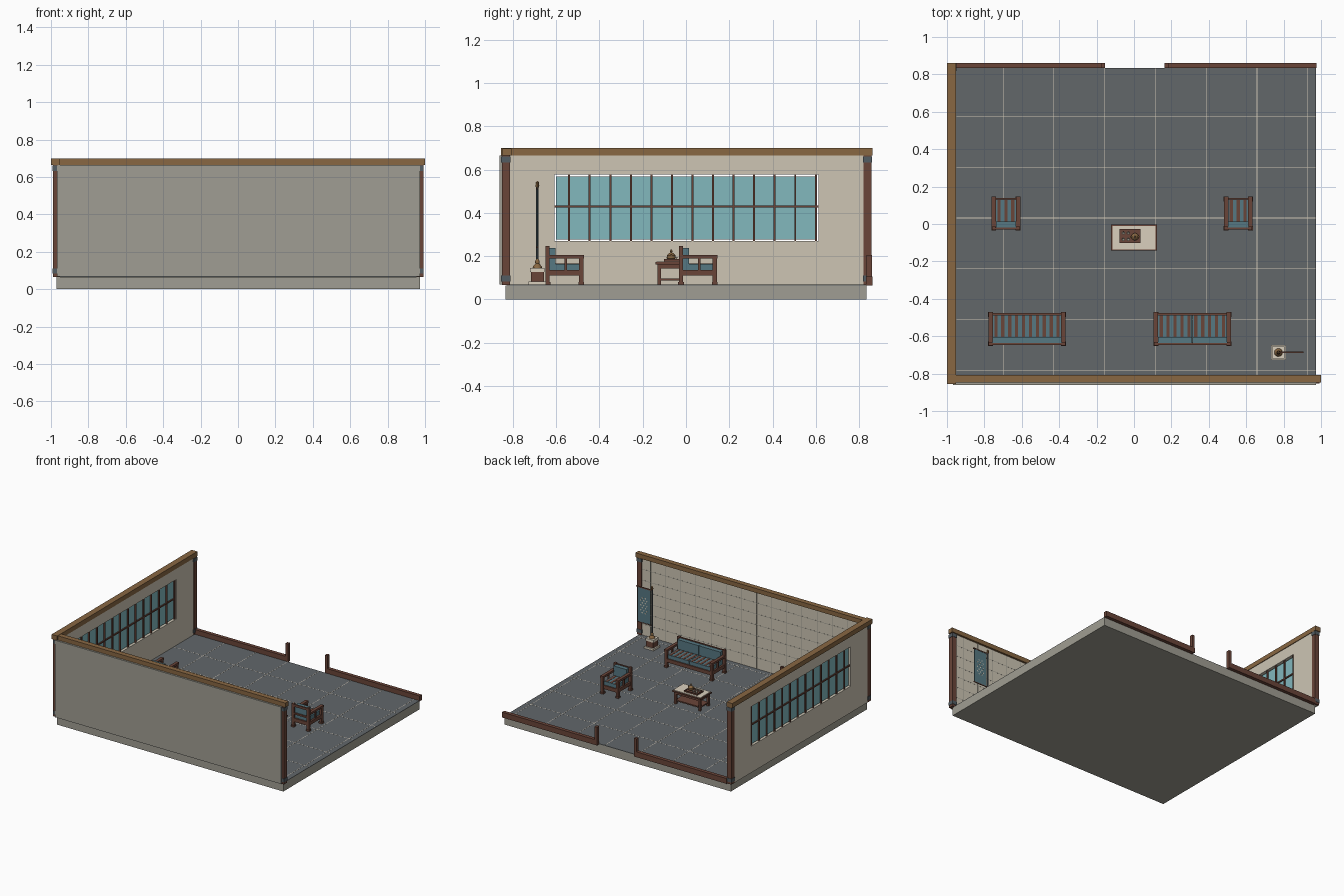
import bpy, bmesh, math
from mathutils import Matrix, Vector

def mat(name, r, g, b):
    lin = lambda c: ((c / 255 + 0.055) / 1.055) ** 2.4
    m = bpy.data.materials.new(name)
    m.diffuse_color = (lin(r), lin(g), lin(b), 1)
    return m

BEIGE = mat("beige plaster", 205, 197, 180)
STONE = mat("grey stone", 160, 158, 147)
TILE = mat("dark floor tile", 98, 103, 106)
WOOD = mat("dark red wood", 106, 69, 57)
BEAM = mat("golden wood", 136, 103, 66)
GLASS = mat("teal glass", 130, 184, 190)
CLOTH = mat("teal cloth", 86, 120, 130)
CREAM = mat("cream marble", 218, 208, 190)
IRON = mat("blue grey iron", 82, 92, 98)

def finish(bm, name, material, smooth=False):
    bmesh.ops.recalc_face_normals(bm, faces=bm.faces)
    me = bpy.data.meshes.new(name)
    bm.to_mesh(me)
    bm.free()
    me.materials.append(material)
    ob = bpy.data.objects.new(name, me)
    bpy.context.collection.objects.link(ob)
    if smooth:
        bpy.context.view_layer.objects.active = ob
        ob.select_set(True)
        bpy.ops.object.shade_smooth_by_angle(angle=math.radians(40))
        ob.select_set(False)
    return ob

def boxes(name, material, *lims):
    """One object from boxes given as (x0, x1, y0, y1, z0, z1)."""
    bm = bmesh.new()
    for x0, x1, y0, y1, z0, z1 in lims:
        m = Matrix.Translation(((x0 + x1) / 2, (y0 + y1) / 2, (z0 + z1) / 2)) @ \
            Matrix.Diagonal((x1 - x0, y1 - y0, z1 - z0, 1))
        bmesh.ops.create_cube(bm, size=1, matrix=m)
    return finish(bm, name, material)

def lathe(name, material, x, y, profile, n=12):
    """Revolve (radius, z) points around a vertical axis."""
    bm = bmesh.new()
    rings = [[bm.verts.new((x + r * math.cos(2 * math.pi * i / n),
                            y + r * math.sin(2 * math.pi * i / n), z))
              for i in range(n)] for r, z in profile]
    for a, b in zip(rings, rings[1:]):
        for i in range(n):
            bm.faces.new((a[i], a[(i + 1) % n], b[(i + 1) % n], b[i]))
    bm.faces.new(rings[0])
    bm.faces.new(rings[-1])
    return finish(bm, name, material, True)

F = 0.068  # floor level

# Floor slab, tile layer and grout lines
boxes("slab", STONE, (-0.97, 0.973, -0.834, 0.835, 0, 0.065))
boxes("floor_tiles", TILE, (-0.955, 0.973, -0.825, 0.835, 0.065, F))
boxes("floor_grout", CREAM,
      *[(-0.7 + i * 0.2715 - 0.0015, -0.7 + i * 0.2715 + 0.0015, -0.82, 0.834, 0.066, F + 0.0006) for i in range(7)],
      *[(-0.95, 0.972, 0.575 - i * 0.2715 - 0.0015, 0.575 - i * 0.2715 + 0.0015, 0.066, F + 0.0004) for i in range(6)])

# Front wall: outer stone layer, tiled inner layer
boxes("front_wall", STONE, (-0.968, 0.972, -0.861, -0.838, F, 0.665))
boxes("front_wall_lining", BEIGE, (-0.957, 0.955, -0.838, -0.822, F, 0.665))
boxes("wall_joints", STONE,
      *[(0.88 - i * 0.13 - 0.002, 0.88 - i * 0.13 + 0.002, -0.823, -0.8212, F, 0.664) for i in range(15)],
      *[(-0.955, 0.953, -0.823, -0.8214, F + i * 0.085 - 0.002, F + i * 0.085 + 0.002) for i in range(1, 7)])

# Left wall with a window opening
bm = bmesh.new()
def ring(y0, y1, z0, z1):
    return [bm.verts.new((-0.988, y, z)) for y, z in ((y0, z0), (y1, z0), (y1, z1), (y0, z1))]
out, inn = ring(-0.82, 0.842, F - 0.003, 0.665), ring(-0.608, 0.612, 0.271, 0.577)
faces = [bm.faces.new((out[i], out[(i + 1) % 4], inn[(i + 1) % 4], inn[i])) for i in range(4)]
ext = bmesh.ops.extrude_face_region(bm, geom=faces, use_keep_orig=True)
bmesh.ops.translate(bm, vec=(0.031, 0, 0), verts=[v for v in ext["geom"] if isinstance(v, bmesh.types.BMVert)])
finish(bm, "left_wall", BEIGE)
boxes("window_glass", GLASS, (-0.975, -0.971, -0.602, 0.601, 0.277, 0.568))
boxes("window_bars", WOOD, (-0.983, -0.963, -0.61, 0.613, 0.425, 0.435),
      *[(-0.985, -0.961, -0.54 + i * 0.095 - 0.0045, -0.54 + i * 0.095 + 0.0045, 0.271, 0.577) for i in range(13)])

# Top beams
boxes("front_beam", BEAM, (-0.952, 1.0, -0.847, -0.807, 0.664, 0.698))
boxes("left_beam", BEAM, (-1.0, -0.952, -0.856, 0.861, 0.664, 0.7))

# Corner posts with iron collars
for name, x, y in (("front_left", -0.971, -0.833), ("front_right", 0.972, -0.833), ("back_left", -0.971, 0.838)):
    h = 0.0185
    boxes(name + "_post", WOOD, (x - h, x + h, y - h, y + h, F - 0.002, 0.664))
    h = 0.021
    boxes(name + "_collars", IRON, *[(x - h, x + h, y - h, y + h, z, z + 0.027) for z in (0.083, 0.633)])

# Low back rails and doorway stubs
boxes("back_rails", WOOD, (-0.952, -0.155, 0.833, 0.861, 0.064, 0.105),
      (0.162, 0.976, 0.833, 0.861, 0.064, 0.105))
boxes("door_stubs", WOOD, (-0.177, -0.155, 0.834, 0.86, 0.1, 0.205), (0.162, 0.184, 0.834, 0.86, 0.1, 0.205))

def seat(name, cx, cy, w, cushions, slats):
    """Armchair or sofa facing +y."""
    x0, x1, y0, y1 = cx - w / 2, cx + w / 2, cy - 0.088, cy + 0.088
    t = 0.02
    ends = (x0, x1 - t)
    frame = []
    for x in ends:
        frame += [(x, x + t, y0, y0 + t, F, 0.247), (x, x + t, y1 - t, y1, F, 0.2),      # posts
                  (x - 0.003, x + t + 0.003, y0 - 0.003, y0 + t + 0.003, F, 0.08),        # feet
                  (x - 0.003, x + t + 0.003, y1 - t - 0.003, y1 + 0.003, F, 0.08),
                  (x - 0.002, x + t + 0.002, y0 + t, y1 + 0.003, 0.19, 0.206),            # arm
                  (x + 0.003, x + t - 0.003, y0 + t, y1 - t, 0.11, 0.136),                # side rail
                  (x + 0.004, x + t - 0.004, cy + 0.0, cy + 0.012, 0.136, 0.19)]          # arm slat
    for y in (y0 + 0.003, y1 - t + 0.003):
        frame.append((x0 + t, x1 - t, y, y + 0.014, 0.108, 0.136))
    frame += [(x0 + t, x1 - t, y0 + 0.003, y0 + 0.014, 0.225, 0.243),
              (x0 + t, x1 - t, y0 + 0.003, y0 + 0.014, 0.165, 0.177)]
    boxes(name + "_frame", WOOD, *frame)
    iw = (w - 2 * t) / cushions
    soft = []
    for i in range(cushions):
        a, b = x0 + t + i * iw + 0.001, x0 + t + (i + 1) * iw - 0.001
        soft += [(a, b, y0 + 0.015, y1 - 0.012, 0.13, 0.164), (a, b, y0 + 0.014, y0 + 0.047, 0.164, 0.238)]
    boxes(name + "_cushions", CLOTH, *soft)
    p = (w - 2 * t) / slats
    boxes(name + "_stripes", WOOD,
          *[(x0 + t + (i + 0.27) * p, x0 + t + (i + 0.73) * p, y0 + 0.047, y1 - 0.014, 0.16, 0.1655) for i in range(slats)])

seat("left_sofa", -0.572, -0.562, 0.41, 2, 10)
seat("right_sofa", 0.312, -0.562, 0.41, 2, 10)
seat("left_chair", -0.685, 0.055, 0.15, 1, 3)
seat("right_chair", 0.557, 0.055, 0.15, 1, 3)

# Tea table
tx0, tx1, ty0, ty1 = -0.122, 0.122, -0.142, -0.004
boxes("table_frame", WOOD, (tx0, tx1, ty0, ty1, 0.162, 0.172),
      (tx0 + 0.012, tx1 - 0.012, ty0 + 0.012, ty1 - 0.012, 0.143, 0.162),
      (tx0 + 0.015, tx1 - 0.015, ty0 + 0.018, ty1 - 0.018, 0.088, 0.097),
      *[(x, x + 0.016, y, y + 0.016, F, 0.162) for x in (tx0 + 0.01, tx1 - 0.026) for y in (ty0 + 0.01, ty1 - 0.026)])
boxes("table_top", CREAM, (tx0 + 0.006, tx1 - 0.006, ty0 + 0.006, ty1 - 0.006, 0.17, 0.1755))
boxes("tea_tray", WOOD, (-0.077, 0.036, -0.102, -0.028, 0.175, 0.181),
      (-0.077, 0.036, -0.102, -0.098, 0.181, 0.186), (-0.077, 0.036, -0.032, -0.028, 0.181, 0.186),
      (-0.077, -0.073, -0.102, -0.028, 0.181, 0.186), (0.032, 0.036, -0.102, -0.028, 0.181, 0.186))
for i, x in enumerate((-0.057, -0.031)):
    for j, y in enumerate((-0.082, -0.048)):
        lathe(f"tea_cup_{i}{j}", CREAM, x, y, [(0.005, 0.181), (0.009, 0.196), (0.007, 0.196), (0.004, 0.186)], 10)
lathe("teapot", BEAM, 0.005, -0.068, [(0.012, 0.181), (0.02, 0.19), (0.02, 0.203), (0.01, 0.213),
                                     (0.004, 0.217), (0.006, 0.224), (0.002, 0.231)])
boxes("teapot_spout", BEAM, (-0.022, -0.01, -0.071, -0.065, 0.2, 0.207), (0.02, 0.03, -0.071, -0.065, 0.194, 0.208))

# Banner stand
px, py = 0.772, -0.687
def sq(h, z0, z1):
    return (px - h, px + h, py - h, py + h, z0, z1)
boxes("stand_plinth", CREAM, sq(0.04, F, 0.083), sq(0.033, 0.127, 0.146))
boxes("stand_block", WOOD, sq(0.03, 0.083, 0.127))
lathe("stand_socket", BEAM, px, py, [(0.022, 0.146), (0.02, 0.153), (0.009, 0.165), (0.011, 0.176), (0.006, 0.186)])
lathe("banner_pole", IRON, px, py, [(0.006, 0.18), (0.006, 0.525)], 8)
lathe("pole_finial", BEAM, px, py, [(0.007, 0.518), (0.009, 0.526), (0.007, 0.534), (0.008, 0.54), (0.002, 0.547)], 8)
boxes("banner_rods", WOOD, (px, 0.906, py - 0.004, py + 0.004, 0.508, 0.516), (px, 0.9, py - 0.003, py + 0.003, 0.238, 0.244))
boxes("banner_cloth", CLOTH, (0.785, 0.898, py - 0.002, py + 0.002, 0.242, 0.51))

# Cream diamond pattern on the banner
bm = bmesh.new()
for row in range(7):
    for col in range(3 if row % 2 else 2):
        cx = 0.8415 + (col - (1 if row % 2 else 0.5)) * 0.026
        cz = 0.376 + (row - 3) * 0.019
        m = Matrix.Translation((cx, py, cz)) @ Matrix.Rotation(math.pi / 4, 4, 'Y') @ Matrix.Diagonal((0.009, 0.0056, 0.009, 1))
        bmesh.ops.create_cube(bm, size=1, matrix=m)
finish(bm, "banner_pattern", CREAM)
